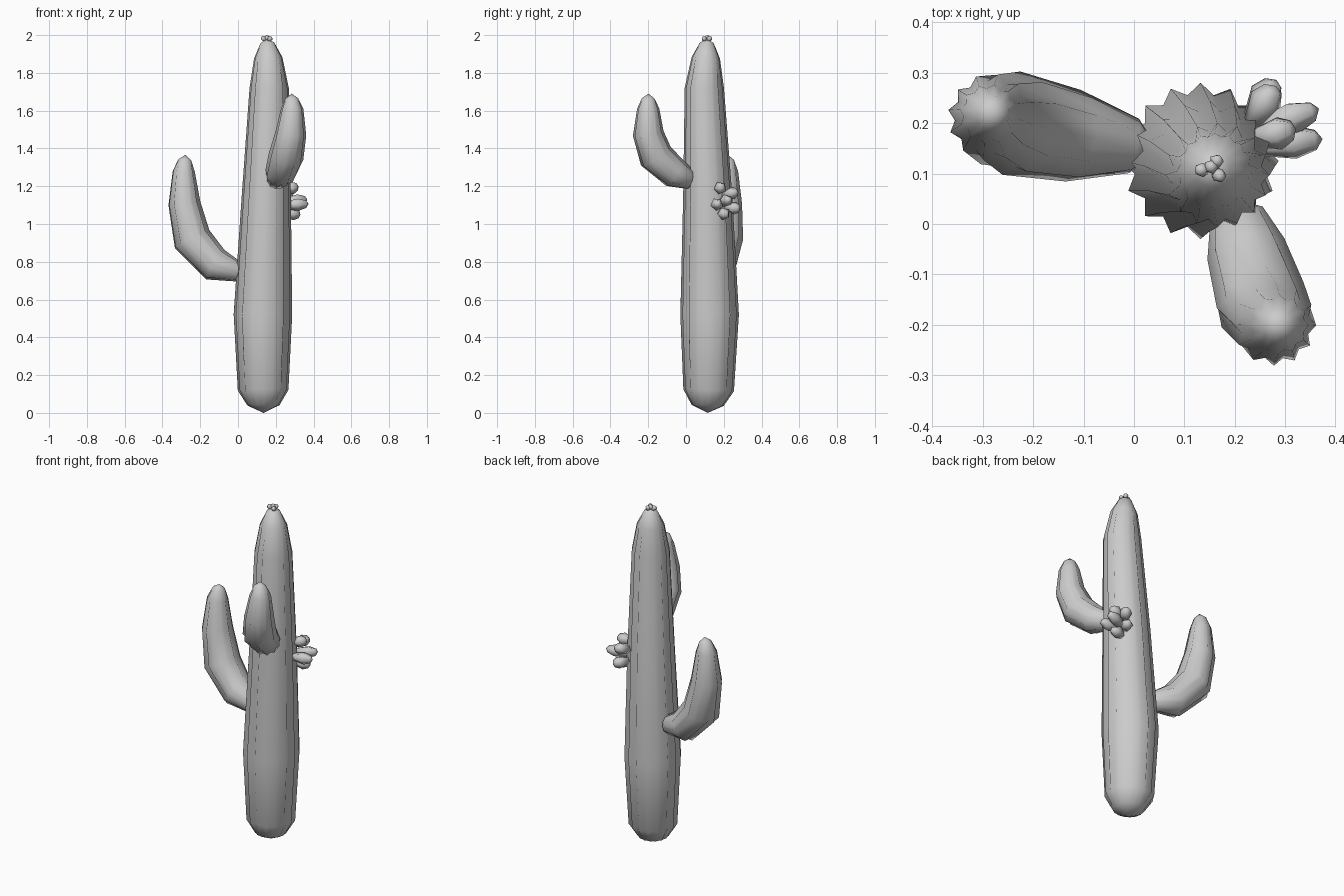
import bpy, bmesh, math
from mathutils import Vector

cube = bpy.data.objects.get("Cube")
if cube:
    bpy.data.objects.remove(cube, do_unlink=True)

grey = bpy.data.materials.new("plain grey")
grey.use_nodes = True
grey.diffuse_color = (0.6, 0.6, 0.6, 1)
grey.node_tree.nodes["Principled BSDF"].inputs["Base Color"].default_value = (0.6, 0.6, 0.6, 1)


def finish(name, bm):
    bmesh.ops.recalc_face_normals(bm, faces=bm.faces)
    mesh = bpy.data.meshes.new(name)
    bm.to_mesh(mesh)
    bm.free()
    for p in mesh.polygons:
        p.use_smooth = True
    mesh.materials.append(grey)
    obj = bpy.data.objects.new(name, mesh)
    bpy.context.collection.objects.link(obj)
    return obj


def ribbed_tube(name, rings, ribs, start, end):
    """Loft zigzag rings (x, y, z, radius, rib depth) between two end points."""
    bm = bmesh.new()
    centres = [Vector(r[:3]) for r in rings]
    path = [Vector(start)] + centres + [Vector(end)]
    side = Vector((0, 1, 0))
    loops = []
    for i, (c, ring) in enumerate(zip(centres, rings)):
        tangent = ((c - path[i]).normalized() + (path[i + 2] - c).normalized()).normalized()
        side = (side - tangent * side.dot(tangent)).normalized()
        other = tangent.cross(side)
        loop = []
        for k in range(ribs * 2):
            a = math.pi * k / ribs
            r = ring[3] - (ring[4] if k % 2 else 0)
            loop.append(bm.verts.new(c + (side * math.cos(a) + other * math.sin(a)) * r))
        loops.append(loop)
    n = ribs * 2
    for lower, upper in zip(loops, loops[1:]):
        for k in range(n):
            bm.faces.new((lower[k], lower[(k + 1) % n], upper[(k + 1) % n], upper[k]))
    for loop, point in ((loops[0], start), (loops[-1], end)):
        tip = bm.verts.new(point)
        for k in range(n):
            bm.faces.new((loop[k], loop[(k + 1) % n], tip))
    return finish(name, bm)


def fruit(name, base, direction, length, radius):
    """Five-sided bud that swells toward a blunt tip."""
    bm = bmesh.new()
    turn = Vector((0, 0, 1)).rotation_difference(Vector(direction))
    loops = []
    for t, w in ((0, 0.55), (0.6, 1), (0.9, 0.6)):
        loops.append([bm.verts.new(Vector(base) + turn @ Vector(
            (radius * w * math.cos(math.tau * k / 5), radius * w * math.sin(math.tau * k / 5), length * t)))
            for k in range(5)])
    for a, b in zip(loops, loops[1:]):
        for k in range(5):
            bm.faces.new((a[k], a[(k + 1) % 5], b[(k + 1) % 5], b[k]))
    bm.faces.new(loops[0])
    tip = bm.verts.new(Vector(base) + turn @ Vector((0, 0, length)))
    for k in range(5):
        bm.faces.new((loops[-1][k], loops[-1][(k + 1) % 5], tip))
    return finish(name, bm)


# Trunk
ribbed_tube("trunk", [
    (0.135, 0.115, 0.04, 0.085, 0.004),
    (0.133, 0.12, 0.12, 0.134, 0.014),
    (0.132, 0.125, 0.52, 0.155, 0.022),
    (0.15, 0.115, 1.15, 0.13, 0.02),
    (0.165, 0.097, 1.72, 0.104, 0.015),
    (0.16, 0.105, 1.88, 0.075, 0.006),
    (0.155, 0.11, 1.96, 0.036, 0),
], 16, (0.135, 0.115, 0), (0.153, 0.11, 1.98))

# Arms
ribbed_tube("side_arm", [
    (0.0, 0.155, 0.75, 0.055, 0.004),
    (-0.12, 0.175, 0.785, 0.092, 0.012),
    (-0.243, 0.2, 0.92, 0.104, 0.017),
    (-0.284, 0.212, 1.11, 0.086, 0.014),
    (-0.287, 0.218, 1.28, 0.059, 0.008),
    (-0.281, 0.22, 1.34, 0.034, 0),
], 12, (0.05, 0.145, 0.75), (-0.277, 0.22, 1.367))
ribbed_tube("front_arm", [
    (0.205, 0.02, 1.238, 0.055, 0.004),
    (0.225, -0.06, 1.27, 0.082, 0.012),
    (0.255, -0.16, 1.36, 0.093, 0.015),
    (0.28, -0.2, 1.48, 0.082, 0.013),
    (0.287, -0.2, 1.61, 0.059, 0.008),
    (0.285, -0.2, 1.665, 0.034, 0),
], 12, (0.2, 0.05, 1.235), (0.285, -0.198, 1.69))

# Fruit cluster on the back left of the trunk: base y, base z, length, direction
cluster = [(0.17, 1.18, 0.09, (0.9, 0.2, 0.2)), (0.2, 1.15, 0.09, (0.5, 0.8, 0.25)),
           (0.155, 1.1, 0.14, (1, 0.1, 0.05)), (0.185, 1.115, 0.14, (0.9, 0.3, 0.1)),
           (0.185, 1.06, 0.1, (0.9, 0.25, -0.1)), (0.21, 1.09, 0.09, (0.5, 0.8, -0.1))]
for i, (y, z, length, direction) in enumerate(cluster):
    fruit(f"side_fruit_{i + 1}", (0.235, y, z), direction, length, 0.035)

# Small buds on the tip of the trunk
for i, (x, y) in enumerate(((0.133, 0.107), (0.164, 0.125), (0.17, 0.095), (0.153, 0.113))):
    fruit(f"tip_bud_{i + 1}", (0.153 + (x - 0.153) * 0.4, 0.11 + (y - 0.11) * 0.4, 1.968),
          (x - 0.153, y - 0.11, 0.025), 0.032, 0.015)
